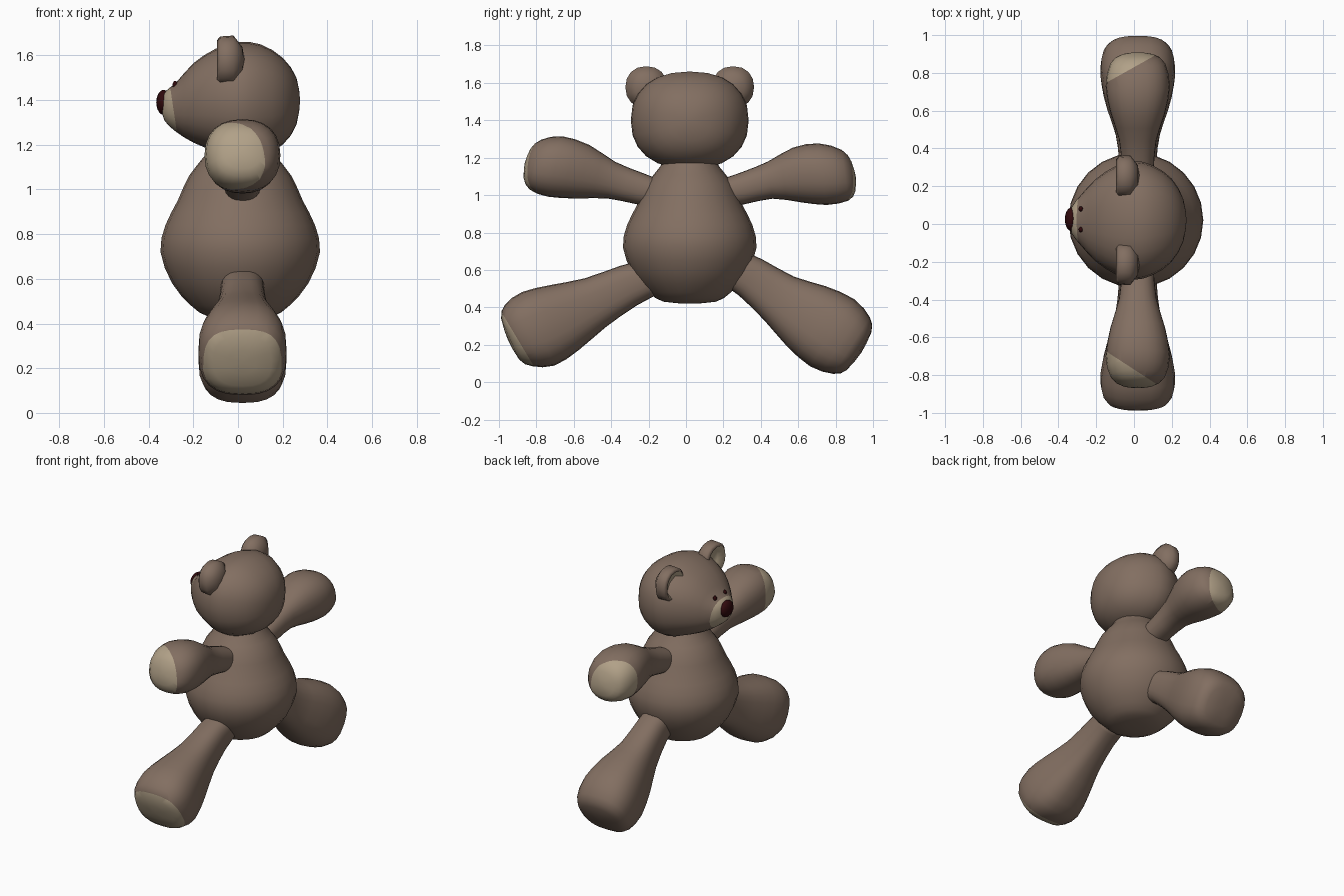
import bpy, bmesh
from math import cos, sin, pi, copysign
from mathutils import Vector

cube = bpy.data.objects.get("Cube")
if cube:
    bpy.data.objects.remove(cube, do_unlink=True)


def material(name, color):
    m = bpy.data.materials.new(name)
    m.use_nodes = True
    m.diffuse_color = (*color, 1)
    m.node_tree.nodes["Principled BSDF"].inputs["Base Color"].default_value = (*color, 1)
    return m


FUR = material("brown fur", (0.225, 0.158, 0.12))
PAD = material("beige pad", (0.44, 0.355, 0.245))
DARK = material("dark nose", (0.03, 0.003, 0.004))
X, Y, Z = Vector((1, 0, 0)), Vector((0, 1, 0)), Vector((0, 0, 1))


def smooth_rings(rings):
    """Add a spline-interpolated ring between each neighbouring pair."""
    out = []
    for i in range(len(rings) - 1):
        out.append(rings[i])
        a, b = rings[max(i - 1, 0)], rings[min(i + 2, len(rings) - 1)]
        out.append([(9 * (p + q) - r - s) / 16 for p, q, r, s in zip(rings[i], rings[i + 1], a, b)])
    return out + [rings[-1]]


def loft(name, axis, u, rings, mats, power=2.0, cut=None, refine=True, segments=24):
    """Skin rounded rings (x, y, z, radius u, radius v); recolour beyond an optional cut plane."""
    v = axis.cross(u).normalized()
    bm = bmesh.new()
    loops = []
    for x, y, z, ru, rv in (smooth_rings(rings) if refine else rings):
        loop = []
        for k in range(segments):
            c, s = cos(2 * pi * k / segments), sin(2 * pi * k / segments)
            cu, cv = (copysign(abs(w) ** (2 / power), w) for w in (c, s))
            loop.append(bm.verts.new(Vector((x, y, z)) + u * ru * cu + v * rv * cv))
        loops.append(loop)
    for a, b in zip(loops, loops[1:]):
        for k in range(segments):
            j = (k + 1) % segments
            bm.faces.new((a[k], a[j], b[j], b[k]))
    bm.faces.new(loops[0])
    bm.faces.new(loops[-1])
    bmesh.ops.remove_doubles(bm, verts=bm.verts, dist=0.0005)
    bmesh.ops.recalc_face_normals(bm, faces=bm.faces)
    if cut:
        point, normal = Vector(cut[0]), Vector(cut[1])
        bmesh.ops.bisect_plane(bm, geom=bm.verts[:] + bm.edges[:] + bm.faces[:],
                               plane_co=point, plane_no=normal)
        for f in bm.faces:
            f.material_index = int((f.calc_center_median() - point).dot(normal) > 0)
    for f in bm.faces:
        f.smooth = True
    mesh = bpy.data.meshes.new(name)
    bm.to_mesh(mesh)
    bm.free()
    for m in mats:
        mesh.materials.append(m)
    obj = bpy.data.objects.new(name, mesh)
    bpy.context.collection.objects.link(obj)
    return obj


def ellipsoid(name, center, size, mat):
    bpy.ops.mesh.primitive_uv_sphere_add(segments=16, ring_count=10, radius=1, location=center)
    obj = bpy.context.object
    obj.name = name
    obj.scale = size
    obj.data.materials.append(mat)
    bpy.ops.object.shade_smooth()
    return obj


# Pear-shaped body
body = [(0.42, 0.0), (0.43, 0.14), (0.48, 0.22), (0.58, 0.305), (0.72, 0.357),
        (0.84, 0.335), (0.95, 0.28), (1.06, 0.23), (1.15, 0.16), (1.22, 0.12)]
loft("body", Z, X, [(0.01, 0.02, z, r, r) for z, r in body], [FUR])

# Head, from the back to the beige muzzle: x, top, bottom, half width
head = [(0.278, 1.4, 1.4, 0), (0.262, 1.5, 1.29, 0.11), (0.2, 1.59, 1.2, 0.22),
        (0.1, 1.65, 1.15, 0.29), (0, 1.66, 1.14, 0.315), (-0.1, 1.63, 1.17, 0.285),
        (-0.2, 1.565, 1.21, 0.22), (-0.28, 1.475, 1.26, 0.135), (-0.33, 1.435, 1.31, 0.07),
        (-0.345, 1.38, 1.37, 0.0)]
loft("head", X, Y, [(x, 0.02, (t + b) / 2, w, (t - b) / 2) for x, t, b, w in head],
     [FUR, PAD], 2.3, cut=((-0.295, 0, 1.4), (-1, 0, -0.15)))

# Nose and eyes
ellipsoid("nose", (-0.333, 0.025, 1.39), (0.033, 0.062, 0.056), DARK)
for side, y in (("left", -0.03), ("right", 0.08)):
    ellipsoid(side + "_eye", (-0.281, y, 1.468), (0.012, 0.014, 0.018), DARK)

# Cupped ears with beige hollows facing forward
ear = [(0.03, 0), (0.02, 0.06), (-0.02, 0.112), (-0.08, 0.108), (-0.095, 0.09),
       (-0.055, 0.06), (-0.05, 0)]
for side, s in (("left", -1), ("right", 1)):
    obj = loft(side + "_ear", X, Y, [(x, 0.02 + s * 0.232, 1.577, r, r) for x, r in ear],
               [FUR, PAD], 2.2, refine=False, segments=16)
    for f in obj.data.polygons:
        f.material_index = int(f.normal.x < -0.1 and
                               (f.center.yz - Vector((0.02 + s * 0.232, 1.577))).length < 0.085)


def limb(name, path, widths, heights, power, cut):
    axis = Vector((0, path[-1][0] - path[0][0], path[-1][1] - path[0][1])).normalized()
    rings = [(0.02, y, z, w, h) for (y, z), w, h in zip(path, widths, heights)]
    loft(name, axis, X, rings, [FUR, PAD], power, cut)


# Arms with pads on the inner front of each paw
arm_w = (0.08, 0.085, 0.1, 0.145, 0.17, 0.145, 0.085, 0)
arm_h = (0.07, 0.085, 0.1, 0.147, 0.166, 0.137, 0.08, 0)
limb("left_arm", [(-0.12, 1.0), (-0.25, 1.035), (-0.4, 1.08), (-0.55, 1.125), (-0.7, 1.153),
                  (-0.805, 1.163), (-0.85, 1.17), (-0.862, 1.173)],
     arm_w, arm_h, 2.3, ((0, -0.77, 1.1), (-0.65, -1, 0)))
limb("right_arm", [(0.15, 1.0), (0.3, 1.035), (0.45, 1.08), (0.59, 1.108), (0.73, 1.112),
                   (0.85, 1.106), (0.895, 1.1), (0.908, 1.098)],
     arm_w, arm_h, 2.3, ((0, 0.83, 1.1), (-0.56, 1, 0)))

# Legs with pads on the soles
leg_w = (0.1, 0.1, 0.12, 0.165, 0.197, 0.185, 0.13, 0)
leg_h = (0.1, 0.115, 0.142, 0.19, 0.215, 0.18, 0.12, 0)
limb("left_leg", [(-0.18, 0.565), (-0.31, 0.515), (-0.485, 0.425), (-0.65, 0.345),
                  (-0.79, 0.285), (-0.895, 0.25), (-0.94, 0.23), (-0.952, 0.225)],
     leg_w, leg_h, 2.6, ((0, -0.87, 0.18), (0, -1, -0.6)))
limb("right_leg", [(0.2, 0.64), (0.345, 0.56), (0.5, 0.445), (0.64, 0.355),
                   (0.78, 0.265), (0.885, 0.195), (0.925, 0.165), (0.937, 0.157)],
     leg_w, leg_h, 2.6, ((0, 0.885, 0.04), (0, 1, -0.55)))
